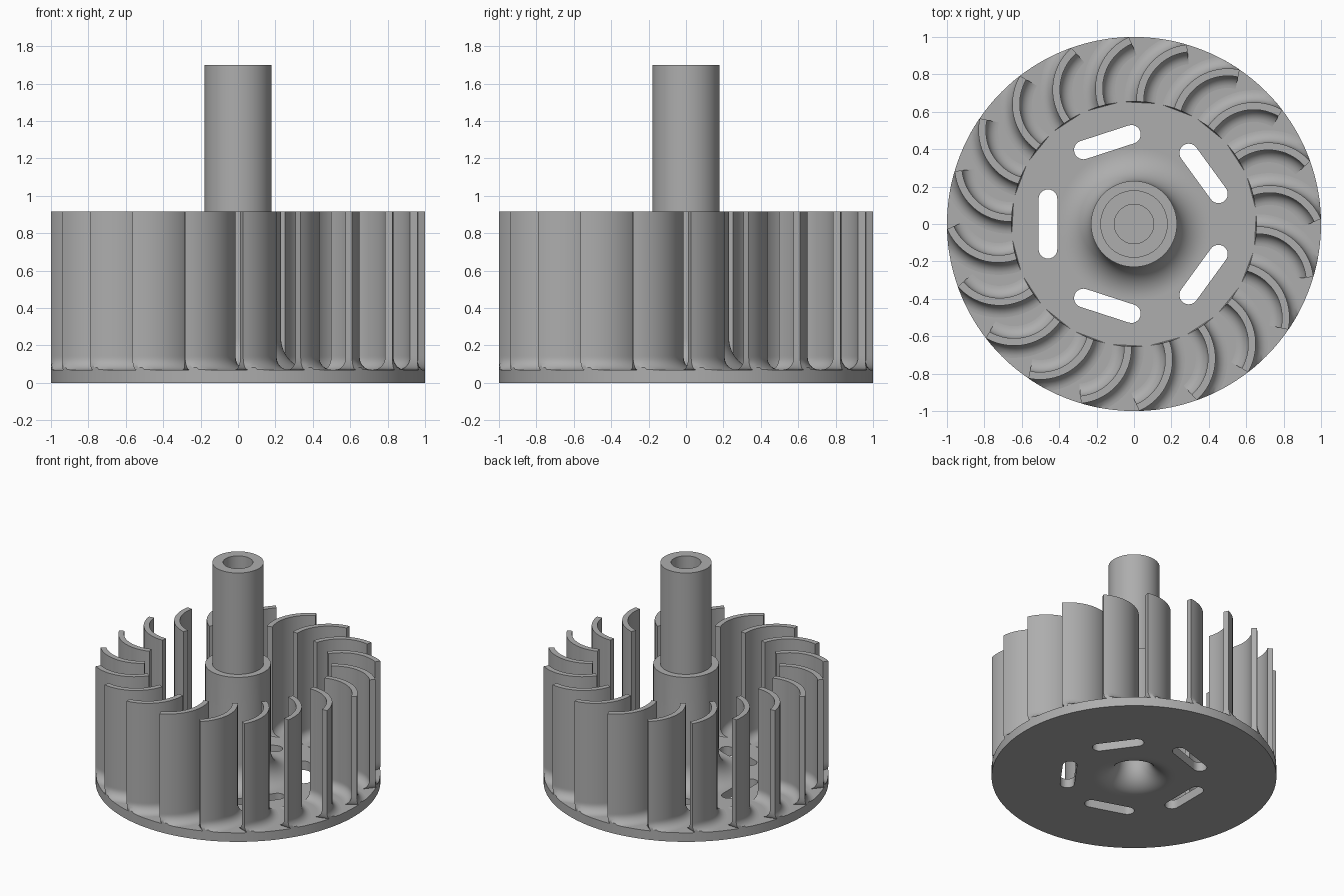
import bpy, bmesh
from math import pi, sin, cos, acos, atan2, hypot, radians, sqrt

old = bpy.data.objects.get("Cube")
if old:
    bpy.data.objects.remove(old, do_unlink=True)

grey = bpy.data.materials.new("grey_metal")
grey.use_nodes = True
COLOUR = (0.42, 0.42, 0.42, 1)
grey.diffuse_color = COLOUR
grey.node_tree.nodes["Principled BSDF"].inputs["Base Color"].default_value = COLOUR

DISC_TOP, BLADE_TOP = 0.07, 0.915
BLADES, SLOTS = 20, 5


def make_object(name, bm):
    bmesh.ops.recalc_face_normals(bm, faces=bm.faces[:])
    mesh = bpy.data.meshes.new(name)
    bm.to_mesh(mesh)
    bm.free()
    mesh.materials.append(grey)
    obj = bpy.data.objects.new(name, mesh)
    bpy.context.collection.objects.link(obj)
    return obj


def smooth(obj):
    bpy.ops.object.select_all(action="DESELECT")
    obj.select_set(True)
    bpy.context.view_layer.objects.active = obj
    bpy.ops.object.shade_smooth_by_angle(angle=radians(30))


def flare(wall, base, radius, steps=12):
    """Quarter-round from a vertical wall down to a flat base, as (r, z)."""
    return [(wall + radius * (1 - cos(a)), base + radius * (1 - sin(a)))
            for a in (pi / 2 * i / steps for i in range(steps + 1))]


def loft(bm, rings):
    """Bridge equal closed rings of points and cap both ends."""
    loops = [[bm.verts.new(p) for p in ring] for ring in rings]
    for low, high in zip(loops, loops[1:]):
        for i in range(len(low)):
            j = (i + 1) % len(low)
            bm.faces.new((low[i], low[j], high[j], high[i]))
    bm.faces.new(loops[0][::-1])
    bm.faces.new(loops[-1])


# Disc, hub and hollow shaft as one turned profile
BORE, SHAFT, HUB = 0.105, 0.18, 0.23
profile = [(0, 1.0), (BORE, 1.0), (BORE, 1.7), (SHAFT, 1.7), (SHAFT, BLADE_TOP),
           (HUB, BLADE_TOP)]
profile += flare(HUB, DISC_TOP, 0.17)
profile += [(0.41, DISC_TOP), (0.65, DISC_TOP), (1, DISC_TOP), (1, 0), (0.3, 0)]
profile += flare(BORE, 0, 0.17)[::-1]
profile += [(BORE, 0.85), (0, 0.85)]

bm = bmesh.new()
verts = [bm.verts.new((r, 0, z)) for r, z in profile]
edges = [bm.edges.new(pair) for pair in zip(verts, verts[1:])]
bmesh.ops.spin(bm, geom=verts + edges, cent=(0, 0, 0), axis=(0, 0, 1),
               angle=2 * pi, steps=120, use_duplicate=False)
bmesh.ops.remove_doubles(bm, verts=bm.verts[:], dist=0.0001)
rotor = make_object("disc_and_shaft", bm)

# Rounded slots cut through the disc
bm = bmesh.new()
for k in range(SLOTS):
    turn = pi + 2 * pi * k / SLOTS
    outline = []
    for end in (1, -1):
        for i in range(13):
            a = pi * i / 12 + (0 if end > 0 else pi)
            outline.append((0.46 + 0.05 * cos(a), end * 0.135 + 0.05 * sin(a)))
    rings = [[(x * cos(turn) - y * sin(turn), x * sin(turn) + y * cos(turn), z)
              for x, y in outline] for z in (-0.1, 0.2)]
    loft(bm, rings)
cutter = make_object("slot_cutter", bm)
cutter.hide_render = True

cut = rotor.modifiers.new("slots", "BOOLEAN")
cut.operation, cut.solver, cut.object = "DIFFERENCE", "EXACT", cutter
bpy.context.view_layer.objects.active = rotor
bpy.ops.object.modifier_apply(modifier=cut.name)
bpy.data.objects.remove(cutter, do_unlink=True)
smooth(rotor)

# Curved blades: arc-shaped sections that widen into a fillet at the disc
CX, CY, CURVE = 0.725, -0.093, 0.28
HALF, FILLET, INNER = 0.02, 0.065, 0.655
DIST, AXIS = hypot(CX, CY), atan2(CY, CX)


def angle_at(rho, q):
    """Angle on an arc of radius rho where it lies q from the rotor axis."""
    c = (q * q - DIST * DIST - rho * rho) / (2 * DIST * rho)
    return AXIS + acos(max(-1, min(1, c)))


TIP = angle_at(CURVE + HALF, 1)


def section(half, z, turn, steps=16):
    ring = []
    for rho, order in ((CURVE + half, 1), (CURVE - half, -1)):
        root = angle_at(rho, INNER)
        for i in range(steps + 1)[::order]:
            a = TIP + (root - TIP) * i / steps
            x, y = CX + rho * cos(a), CY + rho * sin(a)
            fit = min(1, 1 / hypot(x, y))
            x, y = x * fit, y * fit
            ring.append((x * cos(turn) - y * sin(turn),
                         x * sin(turn) + y * cos(turn), z))
    return ring


layers = [(HALF + r, z) for r, z in flare(0, DISC_TOP, FILLET, 8)][::-1]
layers += [(HALF, DISC_TOP + FILLET + 0.01), (HALF, BLADE_TOP)]
bm = bmesh.new()
for k in range(BLADES):
    loft(bm, [section(half, z, 2 * pi * k / BLADES) for half, z in layers])
smooth(make_object("fan_blades", bm))
